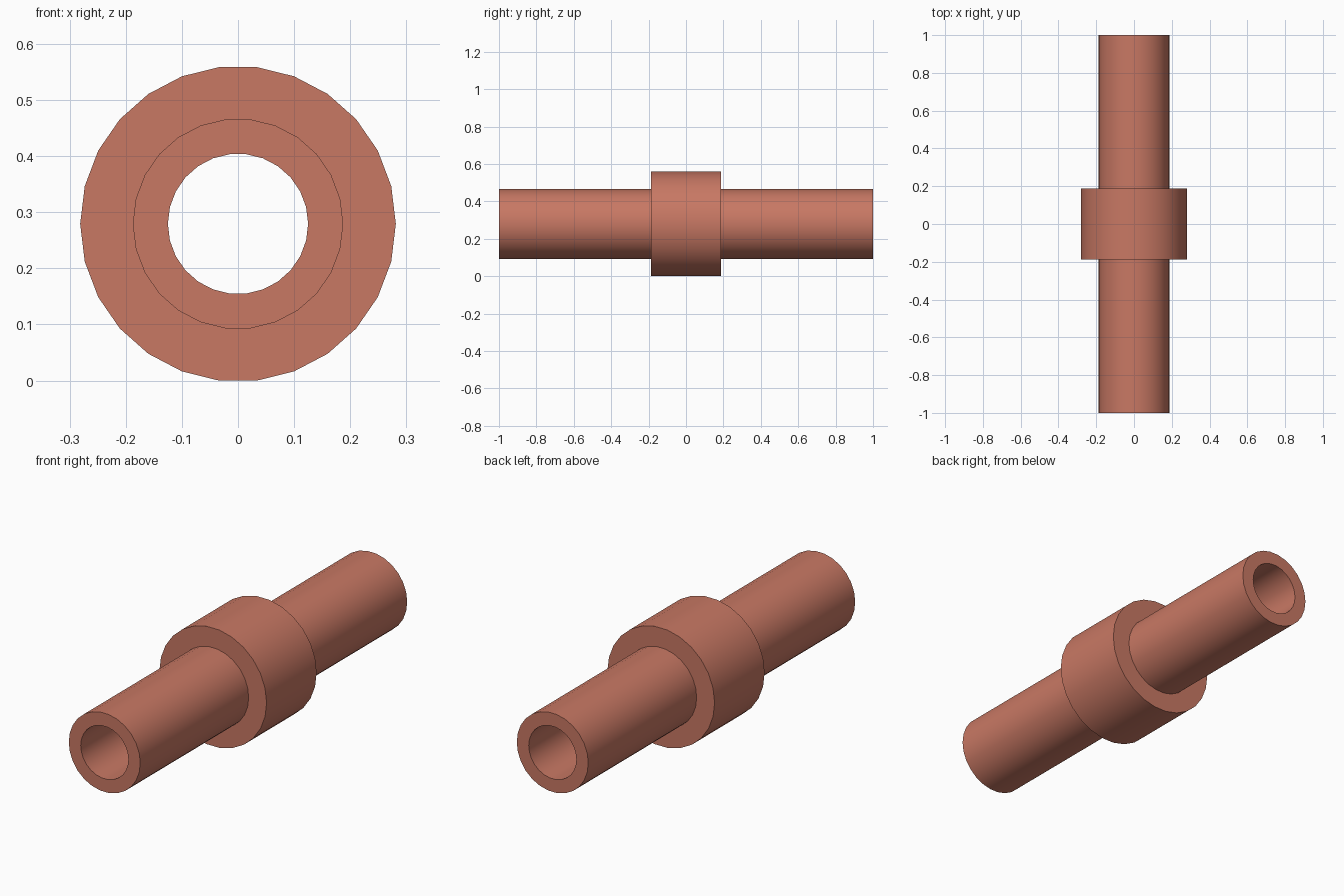
import bpy
import bmesh
import math
from mathutils import Matrix, Vector

if "Cube" in bpy.data.objects:
    bpy.data.objects.remove(bpy.data.objects["Cube"], do_unlink=True)

SIDES = 26
BORE, PIPE, COLLAR = 0.125, 0.1875, 0.2813
HALF_LENGTH, HALF_COLLAR = 1.0, 0.1875
AXIS_HEIGHT = COLLAR * math.cos(math.pi / SIDES)  # a flat rests on the ground

# Terracotta material
clay = bpy.data.materials.new("terracotta")
clay.use_nodes = True
colour = (0.578, 0.188, 0.127, 1.0)
clay.diffuse_color = colour
clay.node_tree.nodes["Principled BSDF"].inputs["Base Color"].default_value = colour

# Half section as (radius, y), closed around the bore
front_half = [(BORE, -HALF_LENGTH), (PIPE, -HALF_LENGTH),
              (PIPE, -HALF_COLLAR), (COLLAR, -HALF_COLLAR)]
profile = front_half + [(r, -y) for r, y in reversed(front_half)]

# Lathe the section around the y axis
bm = bmesh.new()
rings = []
for r, y in profile:
    rings.append([bm.verts.new(Matrix.Rotation(math.tau * i / SIDES, 3, "Y") @ Vector((r, y, 0)))
                  for i in range(SIDES)])
for k, ring in enumerate(rings):
    following = rings[(k + 1) % len(rings)]
    for i in range(SIDES):
        j = (i + 1) % SIDES
        bm.faces.new((ring[i], ring[j], following[j], following[i]))
bmesh.ops.recalc_face_normals(bm, faces=bm.faces)

mesh = bpy.data.meshes.new("collared_pipe")
bm.to_mesh(mesh)
bm.free()
mesh.materials.append(clay)

# Collared pipe
pipe = bpy.data.objects.new("collared_pipe", mesh)
pipe.location.z = AXIS_HEIGHT
bpy.context.collection.objects.link(pipe)
bpy.ops.object.select_all(action="DESELECT")
pipe.select_set(True)
bpy.context.view_layer.objects.active = pipe
bpy.ops.object.shade_smooth_by_angle(angle=math.radians(30))
